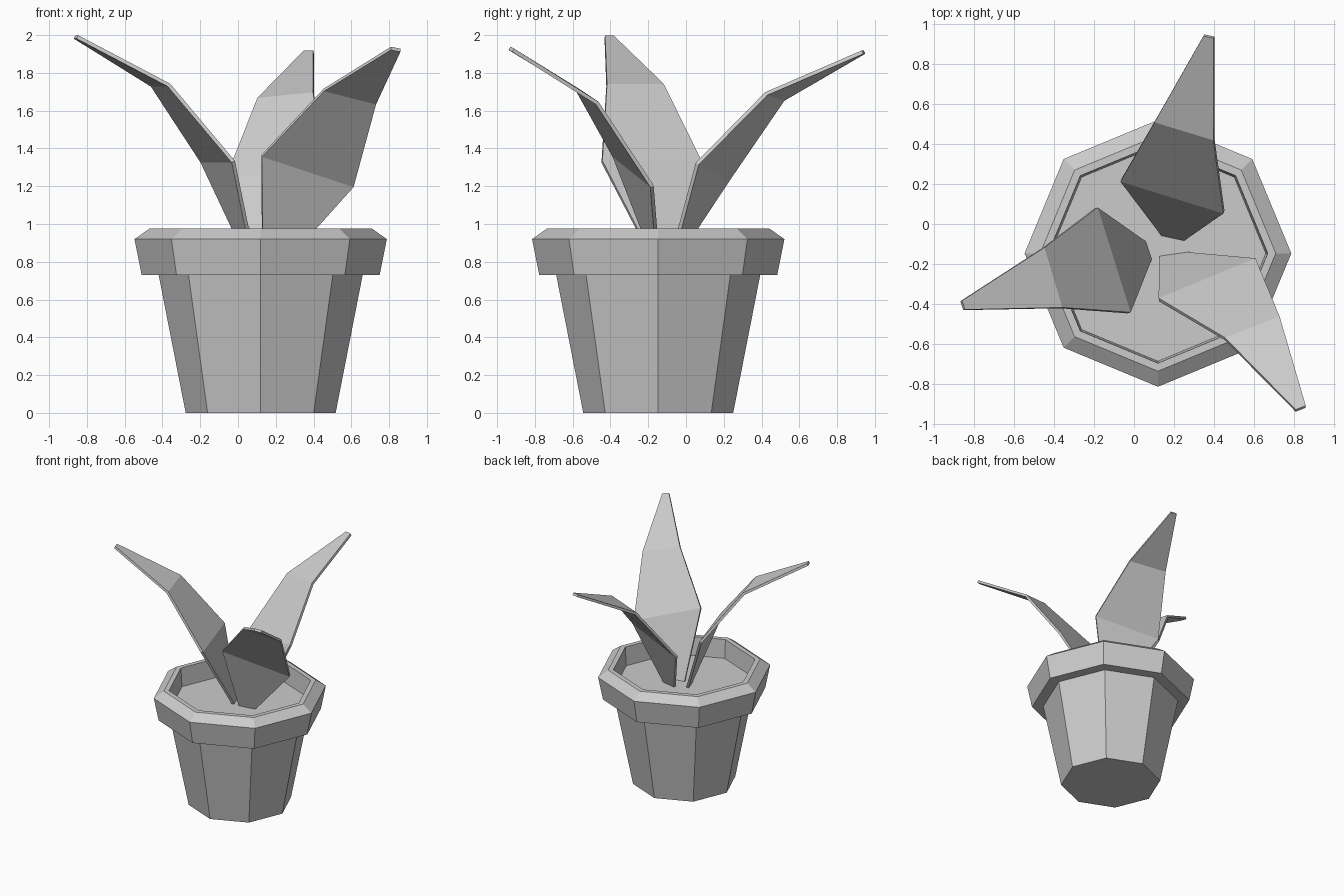
import bpy
import math

if "Cube" in bpy.data.objects:
    bpy.data.objects.remove(bpy.data.objects["Cube"])

CX, CY = 0.12, -0.147   # pot axis
SOIL_Z = 0.82


def make_object(name, verts, faces):
    mesh = bpy.data.meshes.new(name)
    mesh.from_pydata(verts, [], faces)
    mesh.update()
    obj = bpy.data.objects.new(name, mesh)
    bpy.context.collection.objects.link(obj)
    return obj


def octagon_lathe(name, profile, sides=8):
    """Sweep (radius, z) points around the pot axis and cap both ends."""
    verts = []
    for r, z in profile:
        for i in range(sides):
            a = 2 * math.pi * i / sides
            verts.append((CX + r * math.cos(a), CY + r * math.sin(a), z))
    faces = []
    for k in range(len(profile) - 1):
        for i in range(sides):
            j = (i + 1) % sides
            faces.append((k * sides + i, k * sides + j,
                          (k + 1) * sides + j, (k + 1) * sides + i))
    last = (len(profile) - 1) * sides
    faces.append(tuple(reversed(range(sides))))
    faces.append(tuple(last + i for i in range(sides)))
    return make_object(name, verts, faces)


def leaf(name, stations):
    """Folded blade through (left, right) edge points, given thickness."""
    verts = [p for pair in stations for p in pair]
    faces = [(2 * k, 2 * k + 1, 2 * k + 3, 2 * k + 2)
             for k in range(len(stations) - 1)]
    obj = make_object(name, verts, faces)
    mod = obj.modifiers.new("thickness", 'SOLIDIFY')
    mod.thickness = 0.02
    mod.offset = 0
    return obj


# Pot: tapered body, overhanging rim with sloped lip, recess down to the soil
octagon_lathe("pot_with_soil", [
    (0.397, 0.0), (0.54, 0.73), (0.63, 0.73), (0.668, 0.92),
    (0.59, 0.975), (0.55, 0.975), (0.54, SOIL_Z)])

# Three leaves: base, widest fold, upper fold, tip
leaf("back_leaf", [
    ((0.14, -0.05, SOIL_Z), (0.255, -0.075, SOIL_Z)),
    ((-0.065, 0.22, 1.23), (0.45, 0.06, 1.32)),
    ((0.105, 0.515, 1.66), (0.40, 0.425, 1.69)),
    ((0.35, 0.945, 1.91), (0.40, 0.935, 1.91))])

leaf("left_leaf", [
    ((0.05, -0.09, SOIL_Z), (0.08, -0.18, SOIL_Z)),
    ((-0.19, 0.08, 1.33), (-0.025, -0.445, 1.33)),
    ((-0.455, -0.12, 1.735), (-0.365, -0.42, 1.735)),
    ((-0.865, -0.385, 1.99), (-0.85, -0.43, 1.99))])

leaf("right_leaf", [
    ((0.13, -0.17, SOIL_Z), (0.27, -0.15, SOIL_Z)),
    ((0.125, -0.38, 1.36), (0.61, -0.18, 1.20)),
    ((0.455, -0.575, 1.71), (0.73, -0.47, 1.64)),
    ((0.81, -0.935, 1.93), (0.86, -0.915, 1.92))])
